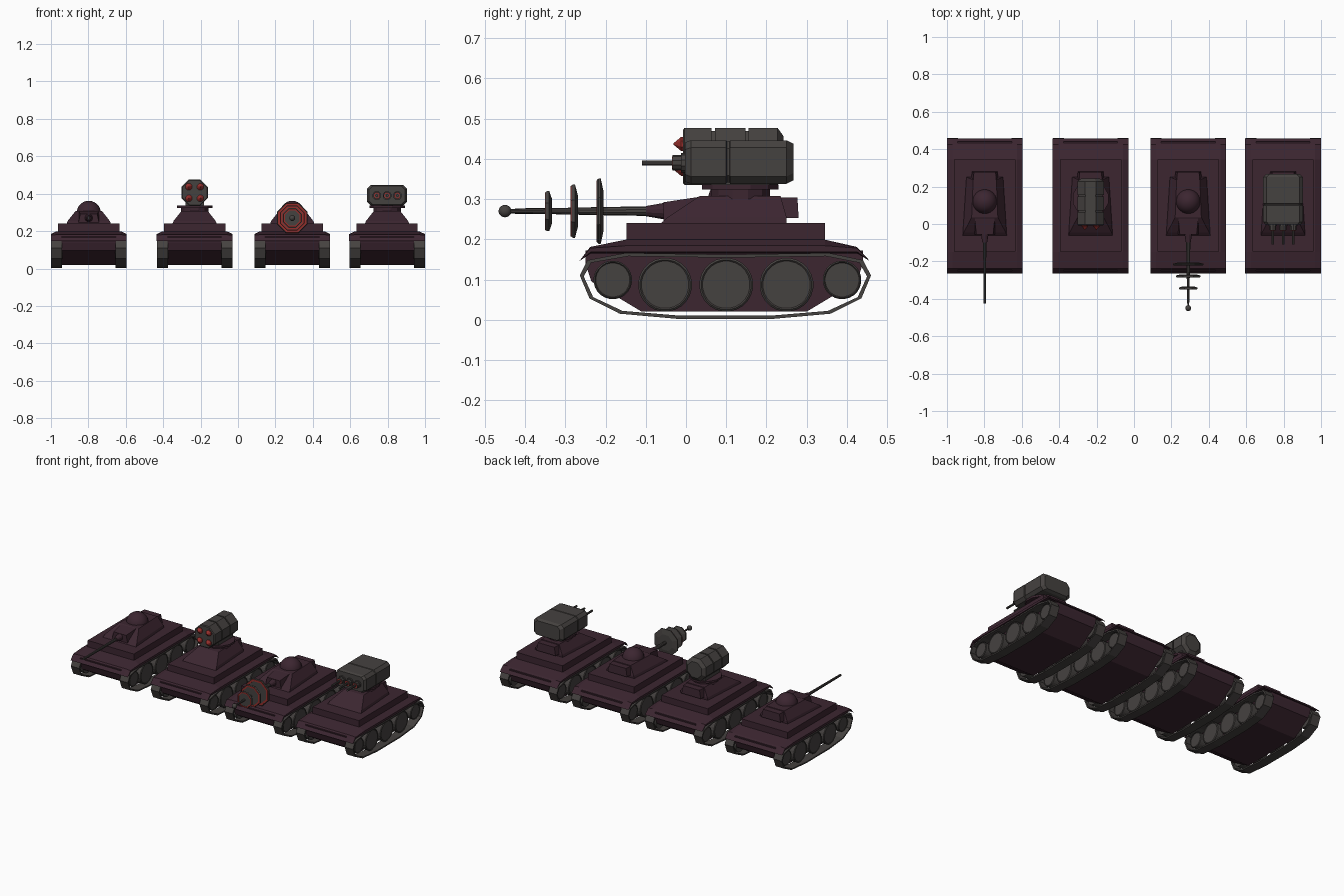
import bpy, bmesh, math

if "Cube" in bpy.data.objects:
    bpy.data.objects.remove(bpy.data.objects["Cube"])


def material(name, rgb):
    m = bpy.data.materials.new(name)
    m.diffuse_color = (*rgb, 1)
    m.use_nodes = True
    m.node_tree.nodes["Principled BSDF"].inputs["Base Color"].default_value = m.diffuse_color
    return m


PURPLE = material("dark_purple", (0.045, 0.019, 0.030))
GREY = material("warm_grey", (0.060, 0.054, 0.051))
RED = material("signal_red", (0.30, 0.028, 0.025))


def loft(name, loops, mat, closed=False, smooth=False):
    """Skin a list of equal-length point loops."""
    bm = bmesh.new()
    rows = [[bm.verts.new(p) for p in loop] for loop in loops]
    n = len(rows[0])
    pairs = list(zip(rows, rows[1:]))
    if closed:
        pairs.append((rows[-1], rows[0]))
    else:
        bm.faces.new(rows[0])
        bm.faces.new(rows[-1])
    for a, b in pairs:
        for i in range(n):
            j = (i + 1) % n
            bm.faces.new((a[i], a[j], b[j], b[i]))
    bmesh.ops.recalc_face_normals(bm, faces=bm.faces)
    me = bpy.data.meshes.new(name)
    bm.to_mesh(me)
    bm.free()
    me.materials.append(mat)
    for p in me.polygons:
        p.use_smooth = smooth
    ob = bpy.data.objects.new(name, me)
    bpy.context.collection.objects.link(ob)
    return ob


def lathe(name, axis, c, profile, n, mat, **kw):
    """Revolve (distance, radius) pairs about an axis through c."""
    loops = []
    for t, r in profile:
        loop = []
        for i in range(n):
            a = 2 * math.pi * (i + 0.5) / n
            u, v = r * math.cos(a), r * math.sin(a)
            o = {'x': (t, u, v), 'y': (u, t, v), 'z': (u, v, t)}[axis]
            loop.append((c[0] + o[0], c[1] + o[1], c[2] + o[2]))
        loops.append(loop)
    return loft(name, loops, mat, **kw)


def rect(x, w0, w1, y0, y1, z):
    """Horizontal trapezoid: front half-width w0, back half-width w1."""
    return [(x - w0, y0, z), (x + w0, y0, z), (x + w1, y1, z), (x - w1, y1, z)]


def across(x, pts):
    return [(x, y, z) for y, z in pts]


HULL = [(-.25, .172), (-.25, .14), (-.235, .095), (-.11, .02), (.30, .02),
        (.425, .095), (.44, .14), (.44, .172)]
FENDER_OUT = [(-.265, .146), (-.238, .178), (-.15, .184), (.345, .184),
              (.425, .178), (.457, .146), (.425, .169), (-.236, .169)]
FENDER_IN = [(-.265, .146), (-.238, .181), (-.15, .199), (.345, .199),
             (.425, .181), (.457, .146), (.425, .165), (-.236, .165)]
TRACK = [(-.264, .11), (-.24, .053), (-.165, .015), (-.02, .002), (.215, .002),
         (.36, .015), (.436, .053), (.46, .11), (.44, .148), (.355, .166),
         (.10, .162), (-.15, .166), (-.245, .148)]
WHEELS = [(-.182, .099, .048), (-.052, .087, .067), (.10, .087, .067),
          (.25, .087, .067), (.388, .099, .048)]


def chassis(x):
    # body between the tracks, fenders, raised deck
    loft("lower_hull", [across(x + s * .145, HULL) for s in (-1, 1)], PURPLE)
    loft("fenders", [across(x - .203, FENDER_OUT), across(x - .172, FENDER_IN),
                     across(x + .172, FENDER_IN), across(x + .203, FENDER_OUT)], PURPLE)
    loft("deck", [rect(x, .164, .164, -.148, .345, z) for z in (.19, .24)], PURPLE)
    # tracks and road wheels on both sides
    inner = [(.098 + (y - .098) * .973, .085 + (z - .085) * .9) for y, z in TRACK]
    for s in (-1, 1):
        a, b = x + s * .143, x + s * .202
        loft("track", [across(a, TRACK), across(b, TRACK),
                       across(b, inner), across(a, inner)], GREY, closed=True)
        for y, z, r in WHEELS:
            prof = [(s * .14, r), (s * .186, r), (s * .190, r * .93),
                    (s * .187, r * .88)]
            lathe("road_wheel", 'x', (x, y, z), prof, 24, GREY)


def turret(x):
    loft("turret", [rect(x, .118, .098, -.062, .25, .24),
                    rect(x, .112, .094, -.045, .25, .255),
                    rect(x, .070, .062, .035, .235, .308)], PURPLE)
    loft("turret_bustle", [rect(x, .078, .068, .18, .28, .253),
                           rect(x, .066, .058, .18, .277, .304)], PURPLE)


def mantlet_and_dome(x):
    loft("mantlet", [rect(x, .055, .065, -.056, .06, .245),
                     [(x - .045, -.056, .292), (x + .045, -.056, .292),
                      (x + .055, .05, .308), (x - .055, .05, .308)]], PURPLE)
    lathe("gun_collar", 'y', (x, 0, .27), [(-.05, .022), (-.10, .013)], 12, PURPLE)
    dome = [(.066 * math.sin(a), .066 * math.cos(a))
            for a in [k * math.pi / 14 for k in range(7)]]
    dome = [(-.02, .066)] + dome + [(.066, .004)]
    lathe("commander_dome", 'z', (x, .12, .296), dome, 20, PURPLE, smooth=True)


def turntable(x):
    lathe("turntable", 'z', (x, .135, 0), [(.30, .076), (.324, .076), (.324, .098),
                                           (.336, .098)], 12, PURPLE)
    loft("pod_mount", [rect(x, .05, .05, .06, .21, z) for z in (.33, .36)], GREY)


X = (-.798, -.232, .290, .797)
for x in X:
    chassis(x)
    turret(x)

# tank 1: plain cannon
mantlet_and_dome(X[0])
lathe("cannon", 'y', (X[0], 0, .27), [(-.09, .009), (-.425, .007)], 10, GREY)

# tank 2: eight-sided rocket pod with two grooves and four rockets
turntable(X[1])
R = .0765
pod = [(-.008, R * .93), (-.004, R)]
for g in (.064, .148):
    pod += [(g, R), (g, R * .9), (g + .008, R * .9), (g + .008, R)]
pod += [(.228, R), (.243, R * .7)]
lathe("rocket_pod", 'y', (X[1], 0, .406), pod, 8, GREY)
for sx in (-1, 1):
    for sz in (-1, 1):
        c = (X[1] + sx * .031, 0, .406 + sz * .031)
        lathe("rocket_tip", 'y', c, [(-.005, .019), (-.012, .019), (-.031, .002)], 8, RED)

# tank 3: electric rod with three eight-sided discs and a ball
mantlet_and_dome(X[2])
lathe("emitter_rod", 'y', (X[2], 0, .27), [(-.09, .012), (-.22, .010), (-.45, .005)], 10, GREY)
for y, r in ((-.221, .088), (-.285, .072), (-.349, .054)):
    lathe("emitter_disc", 'y', (X[2], y, .27),
          [(0, r * .96), (.004, r), (.009, r), (.016, r * .6)], 8, GREY)
    lathe("disc_red_band", 'y', (X[2], y, .27),
          [(-.002, r * .80), (-.002, r * .94), (.001, r * .94), (.001, r * .80)],
          8, RED, closed=True)
ball = [(-.016 * math.cos(k * math.pi / 8), max(.016 * math.sin(k * math.pi / 8), .001))
        for k in range(9)]
lathe("emitter_ball", 'y', (X[2], -.450, .27), ball, 12, GREY, smooth=True)

# tank 4: chamfered gun pod with a seam and three barrels
turntable(X[3])


def pod_section(y, k):
    w, h, c = .106 * k, .054 * k, .018
    q = [(w, h - c), (w - c, h), (c - w, h), (-w, h - c),
         (-w, c - h), (c - w, -h), (w - c, -h), (w, c - h)]
    return [(X[3] + u, y, .392 + v) for u, v in q]


loft("gun_pod", [pod_section(y, k) for y, k in (
    (-.003, .9), (.012, 1), (.100, 1), (.102, .95), (.108, .95), (.110, 1),
    (.250, 1), (.267, .84))], GREY)
for dx in (-.055, 0, .055):
    c = (X[3] + dx, 0, .39)
    lathe("barrel_housing", 'y', c, [(.01, .024), (-.012, .024), (-.012, .019), (-.033, .019)],
          10, GREY)
    lathe("barrel_red_ring", 'y', c, [(-.032, .011), (-.035, .011), (-.035, .016), (-.032, .016)],
          10, RED, closed=True)
    lathe("barrel", 'y', c, [(-.02, .007), (-.11, .007)], 8, GREY)
